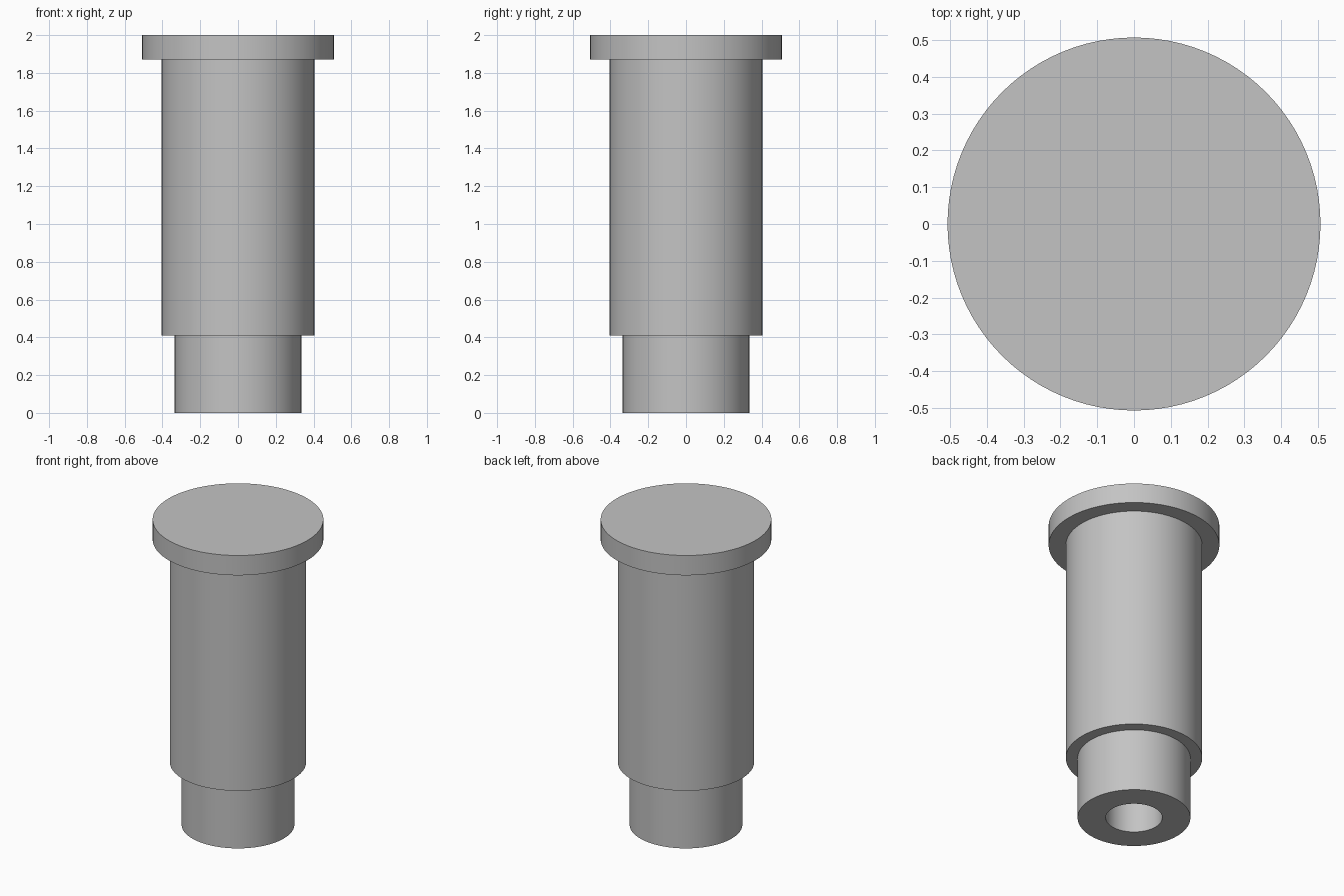
import bpy
import bmesh
import math

cube = bpy.data.objects.get("Cube")
if cube:
    bpy.data.objects.remove(cube, do_unlink=True)

# Plain grey metal
grey = bpy.data.materials.new("grey_metal")
grey.use_nodes = True
colour = (0.55, 0.55, 0.55, 1)
grey.diffuse_color = colour
grey.node_tree.nodes["Principled BSDF"].inputs["Base Color"].default_value = colour

HEAD_R, BODY_R, NECK_R, BORE_R = 0.507, 0.405, 0.335, 0.168
TOP, HEAD_Z, BODY_Z, BORE_TOP = 2.0, 1.87, 0.41, 0.8

# Half section: head, body, neck, then the blind bore in the bottom
profile = [
    (0, TOP), (HEAD_R, TOP), (HEAD_R, HEAD_Z),
    (BODY_R, HEAD_Z), (BODY_R, BODY_Z),
    (NECK_R, BODY_Z), (NECK_R, 0),
    (BORE_R, 0), (BORE_R, BORE_TOP), (0, BORE_TOP),
]


def revolve(name, points, steps=96):
    """Turn a half section about the z axis into a closed solid."""
    bm = bmesh.new()
    verts = [bm.verts.new((r, 0, z)) for r, z in points]
    edges = [bm.edges.new(pair) for pair in zip(verts, verts[1:])]
    bmesh.ops.spin(bm, geom=verts + edges, cent=(0, 0, 0), axis=(0, 0, 1),
                   angle=math.tau, steps=steps, use_merge=False)
    bmesh.ops.remove_doubles(bm, verts=bm.verts, dist=0.0005)
    bmesh.ops.recalc_face_normals(bm, faces=bm.faces)
    mesh = bpy.data.meshes.new(name)
    bm.to_mesh(mesh)
    bm.free()
    obj = bpy.data.objects.new(name, mesh)
    bpy.context.collection.objects.link(obj)
    mesh.materials.append(grey)
    return obj


pin = revolve("stepped_pin", profile)

# Smooth round walls with crisp steps
bpy.ops.object.select_all(action="DESELECT")
pin.select_set(True)
bpy.context.view_layer.objects.active = pin
bpy.ops.object.shade_smooth_by_angle(angle=math.radians(30))
